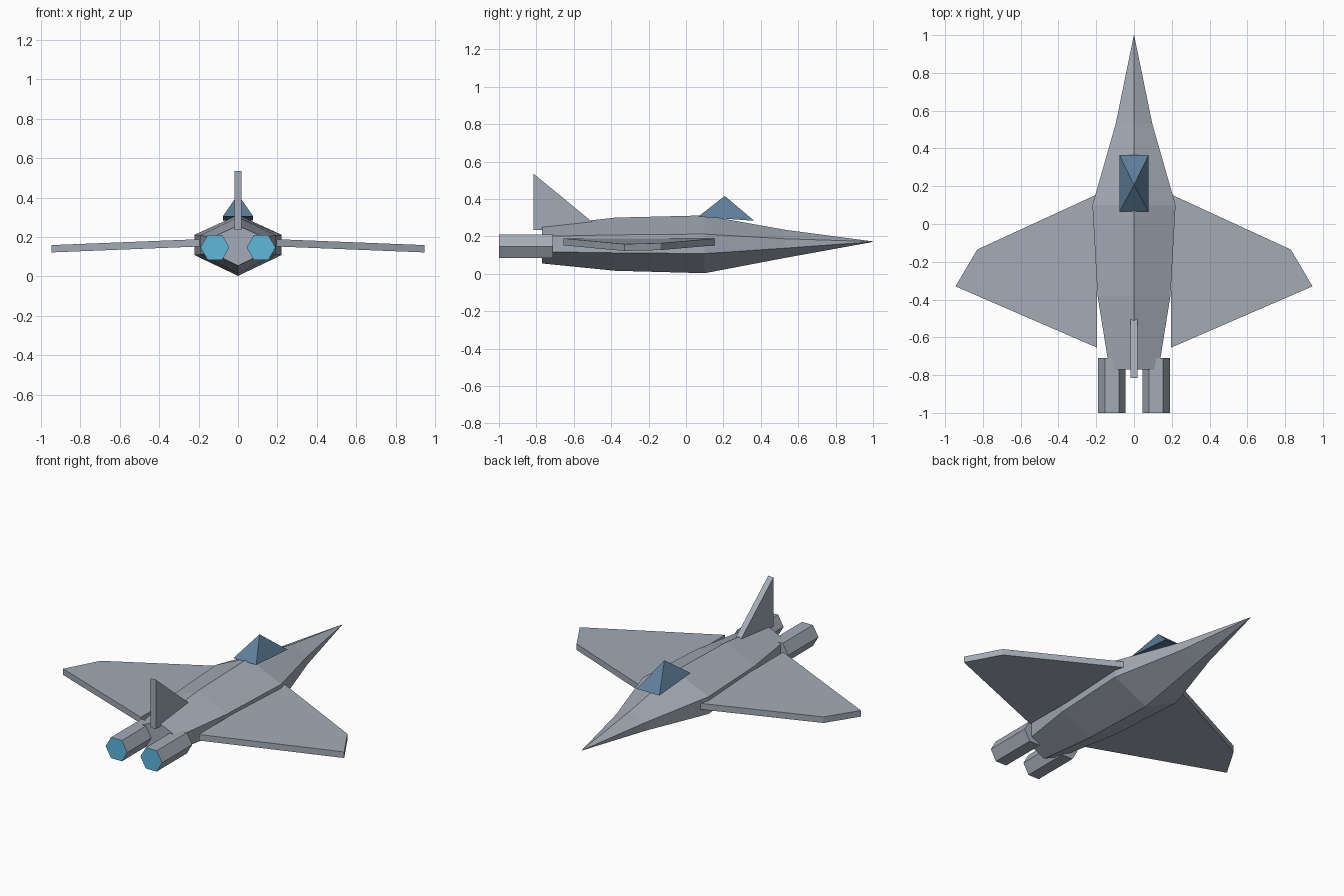
import bpy
import bmesh
from math import cos, sin, pi

cube = bpy.data.objects.get("Cube")
if cube:
    bpy.data.objects.remove(cube, do_unlink=True)


def make_material(name, rgb):
    mat = bpy.data.materials.new(name)
    mat.use_nodes = True
    mat.diffuse_color = (*rgb, 1)
    mat.node_tree.nodes["Principled BSDF"].inputs["Base Color"].default_value = (*rgb, 1)
    return mat


hull_gray = make_material("hull gray", (0.37, 0.41, 0.47))
canopy_blue = make_material("canopy blue", (0.11, 0.21, 0.32))
exhaust_cyan = make_material("exhaust cyan", (0.11, 0.48, 0.73))


def build(name, rings, *materials, paint=None):
    """Skin a list of equal rings with flat end caps."""
    bm = bmesh.new()
    loops = [[bm.verts.new(p) for p in ring] for ring in rings]
    n = len(loops[0])
    for a, b in zip(loops, loops[1:]):
        for i in range(n):
            j = (i + 1) % n
            bm.faces.new((a[i], a[j], b[j], b[i]))
    bm.faces.new(loops[0])
    bm.faces.new(loops[-1])
    bmesh.ops.remove_doubles(bm, verts=bm.verts, dist=0.0001)
    bmesh.ops.recalc_face_normals(bm, faces=bm.faces)
    if paint:
        for face in bm.faces:
            face.material_index = paint(face)
    mesh = bpy.data.meshes.new(name)
    bm.to_mesh(mesh)
    bm.free()
    for mat in materials:
        mesh.materials.append(mat)
    obj = bpy.data.objects.new(name, mesh)
    bpy.context.collection.objects.link(obj)
    return obj


# Fuselage: six-sided sections (y, half width, top, upper side, lower side, bottom)
def hull_section(y, w, top, upper, lower, bottom):
    return [(0, y, top), (w, y, upper), (w, y, lower),
            (0, y, bottom), (-w, y, lower), (-w, y, upper)]


sections = [
    (-0.77, 0.13, 0.257, 0.2, 0.118, 0.055),
    (-0.38, 0.193, 0.3, 0.208, 0.112, 0.016),
    (0.1, 0.22, 0.312, 0.212, 0.108, 0.003),
    (0.53, 0.097, 0.235, 0.187, 0.137, 0.085),
    (0.999, 0.001, 0.173, 0.172, 0.171, 0.17),
]
build("fuselage", [hull_section(*s) for s in sections], hull_gray)

# Wings: drooping slabs
wing_plan = [(0.195, 0.157), (0.83, -0.135), (0.945, -0.33), (0.195, -0.655)]
for side, label in ((1, "left"), (-1, "right")):
    slab = [[(side * x, y, z - 0.04 * (x - 0.195)) for x, y in wing_plan]
            for z in (0.152, 0.189)]
    build(label + "_wing", slab, hull_gray)

# Tail fin
fin_profile = [(-0.815, 0.235), (-0.815, 0.535), (-0.45, 0.235)]
build("tail_fin", [[(x, y, z) for y, z in fin_profile] for x in (-0.018, 0.018)], hull_gray)

# Canopy: tilted four-sided pyramid
base = [(-0.077, 0.065, 0.305), (0.077, 0.065, 0.305),
        (0.077, 0.365, 0.283), (-0.077, 0.365, 0.283)]
tip = (0, 0.207, 0.416)
bm = bmesh.new()
corners = [bm.verts.new(p) for p in base]
peak = bm.verts.new(tip)
bm.faces.new(corners)
for i in range(4):
    bm.faces.new((corners[i], corners[(i + 1) % 4], peak))
bmesh.ops.recalc_face_normals(bm, faces=bm.faces)
canopy_mesh = bpy.data.meshes.new("canopy")
bm.to_mesh(canopy_mesh)
bm.free()
canopy_mesh.materials.append(canopy_blue)
bpy.context.collection.objects.link(bpy.data.objects.new("canopy", canopy_mesh))

# Engines: hexagonal tubes with glowing rear faces
for side, label in ((1, "left"), (-1, "right")):
    rings = [[(side * 0.117 + 0.073 * cos(i * pi / 3), y, 0.147 + 0.073 * sin(i * pi / 3))
              for i in range(6)] for y in (-1, -0.71)]
    build(label + "_engine", rings, hull_gray, exhaust_cyan,
          paint=lambda f: 1 if f.normal.y < -0.9 else 0)
